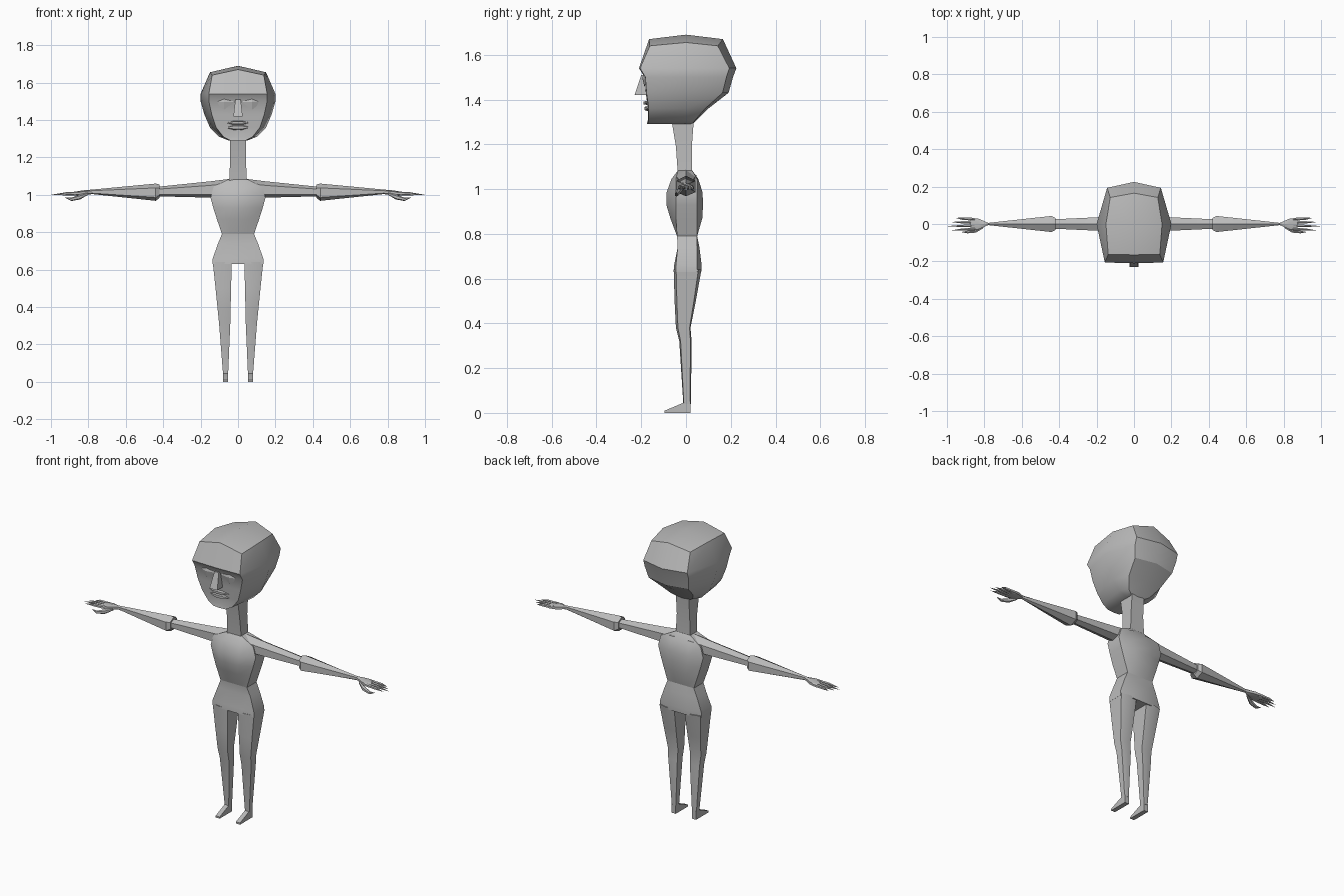
import bpy, bmesh, math

cube = bpy.data.objects.get("Cube")
if cube:
    bpy.data.objects.remove(cube, do_unlink=True)

color = (.5, .5, .5, 1)
grey = bpy.data.materials.new("plain grey")
grey.use_nodes = True
grey.diffuse_color = color
grey.node_tree.nodes["Principled BSDF"].inputs["Base Color"].default_value = color


def loft(name, rings, apex=None, side=1, sharp=32):
    """Skin a row of closed rings, cap the ends, optionally fan the last to an apex."""
    bm = bmesh.new()
    loops = [[bm.verts.new((side * x, y, z)) for x, y, z in ring] for ring in rings]
    for lower, upper in zip(loops, loops[1:]):
        for i in range(len(lower)):
            bm.faces.new((lower[i - 1], lower[i], upper[i], upper[i - 1]))
    first, last = loops[0], loops[-1]
    if len(loops) > 1 or not apex:
        bm.faces.new(first)
    if apex:
        x, y, z = apex
        tip = bm.verts.new((side * x, y, z))
        for i in range(len(last)):
            bm.faces.new((last[i - 1], last[i], tip))
    else:
        bm.faces.new(last)
    bmesh.ops.recalc_face_normals(bm, faces=bm.faces)
    mesh = bpy.data.meshes.new(name)
    bm.to_mesh(mesh)
    bm.free()
    mesh.materials.append(grey)
    mesh.shade_smooth()
    mesh.set_sharp_from_angle(angle=math.radians(sharp))
    obj = bpy.data.objects.new(name, mesh)
    bpy.context.collection.objects.link(obj)


def pair(name, rings, apex=None):
    loft("left_" + name, rings, apex)
    loft("right_" + name, rings, apex, side=-1)


def mirrored(half):
    """Close a half outline, listed front to back, across the middle."""
    return half + [(-x, y, z) for x, y, z in reversed(half) if x > 0]


def head_ring(z, width, front, back, square=.78, drop=0):
    corner = width * square
    return mirrored([(0, -front, z),
                     (corner, -front * .98, z - drop),
                     (width, 0, z - drop / 2),
                     (corner * .92, back * .86, z - drop),
                     (0, back, z)])


def body_ring(z, width, front, back):
    flank_front, flank_back = min(front, .045), min(back, .05)
    return mirrored([(width * .45, -front, z), (width, -flank_front, z),
                     (width, flank_back, z), (width * .45, back, z)])


def box_ring(z, width, front, back):
    return mirrored([(width, -front, z), (width, back, z)])


def leg_ring(z, inner, outer, front, back):
    middle = (inner + outer) / 2
    return [(inner, -front * .9, z), (middle, -front, z), (outer, -front * .8, z),
            (outer, back * .8, z), (middle, back, z), (inner, back * .9, z)]


def arm_ring(x, depth, bottom, top, y=0):
    """Six-sided section across an arm, with a ridge above and below."""
    height = top - bottom
    low, high = bottom + height * .2, top - height * .25
    front, back = y - depth, y + depth
    return [(x, y, top), (x, back, high), (x, back, low),
            (x, y, bottom), (x, front, low), (x, front, high)]


# Head, with a step below the brow and a pointed chin
loft("head", [
    head_ring(z=1.29, width=.05, front=.175, back=.03),
    head_ring(z=1.31, width=.1, front=.17, back=.05),
    head_ring(z=1.36, width=.15, front=.17, back=.1),
    head_ring(z=1.43, width=.18, front=.18, back=.19),
    head_ring(z=1.5, width=.2, front=.185, back=.21),
    head_ring(z=1.54, width=.2, front=.21, back=.225),
    head_ring(z=1.67, width=.15, front=.165, back=.165, square=.92, drop=.03),
], apex=(0, 0, 1.69))

# Eyes: shallow faceted diamonds
def diamond(x, y, z, half_width, half_height):
    return [(x - half_width, y, z), (x, y, z - half_height),
            (x + half_width, y + .01, z), (x, y, z + half_height)]


eye_x, eye_z = .075, 1.495
for side, label in ((1, "left"), (-1, "right")):
    loft(label + "_eye", [diamond(eye_x, -.185, eye_z, half_width=.055, half_height=.04)],
         apex=(eye_x, -.195, eye_z), side=side, sharp=10)

# Nose: a wedge that grows forward toward its tip
loft("nose", [box_ring(z=1.42, width=.025, front=.23, back=-.16),
              box_ring(z=1.51, width=.014, front=.2, back=-.16)], sharp=20)


# Lips: bars that thin out at the corners of the mouth
def lip(name, middle, half_height, reach):
    rings = []
    for x, fullness in ((-.06, .2), (-.025, 1), (.025, 1), (.06, .2)):
        height = half_height * fullness
        front = -.17 - reach * fullness
        rings.append([(x, -.16, middle - height), (x, -.16, middle + height),
                      (x, front, middle + height / 2), (x, front, middle - height / 2)])
    loft(name, rings, sharp=20)


lip("upper_lip", middle=1.385, half_height=.012, reach=.02)
lip("lower_lip", middle=1.36, half_height=.015, reach=.015)

# Neck
loft("neck", [
    box_ring(z=1.06, width=.048, front=.036, back=.028),
    box_ring(z=1.19, width=.042, front=.045, back=.026),
    box_ring(z=1.31, width=.042, front=.065, back=.035),
])

# Torso from waist to shoulders, and pelvis below the same waist
waist = body_ring(z=.79, width=.086, front=.04, back=.05)
loft("torso", [
    waist,
    body_ring(z=.87, width=.113, front=.07, back=.073),
    body_ring(z=.93, width=.132, front=.088, back=.076),
    body_ring(z=.985, width=.147, front=.087, back=.074),
    body_ring(z=1.045, width=.13, front=.065, back=.055),
    body_ring(z=1.083, width=.05, front=.036, back=.028),
])
loft("pelvis", [
    body_ring(z=.63, width=.135, front=.055, back=.068),
    body_ring(z=.66, width=.135, front=.053, back=.07),
    body_ring(z=.74, width=.107, front=.037, back=.06),
    waist,
])

# Legs
pair("leg", [
    leg_ring(z=.04, inner=.053, outer=.08, front=.012, back=.022),
    leg_ring(z=.32, inner=.041, outer=.102, front=.03, back=.025),
    leg_ring(z=.38, inner=.04, outer=.108, front=.045, back=.02),
    leg_ring(z=.5, inner=.037, outer=.12, front=.051, back=.044),
    leg_ring(z=.64, inner=.034, outer=.135, front=.055, back=.069),
])


# Feet: wedges from heel to toe
def foot_ring(y, height, inner=.053, outer=.08):
    return [(inner, y, 0), (outer, y, 0), (outer, y, height), (inner, y, height)]


pair("foot", [foot_ring(y=.02, height=.05), foot_ring(y=-.012, height=.045),
              foot_ring(y=-.095, height=.01)])

# Upper arms, then forearms with a flared elbow
wrist = arm_ring(x=.78, depth=.006, bottom=1.004, top=1.028)
pair("upper_arm", [
    arm_ring(x=.045, depth=.048, bottom=.99, top=1.085),
    arm_ring(x=.15, depth=.038, bottom=.985, top=1.072),
    arm_ring(x=.43, depth=.025, bottom=.992, top=1.043),
])
pair("forearm", [
    arm_ring(x=.42, depth=.032, bottom=.983, top=1.055),
    arm_ring(x=.44, depth=.043, bottom=.968, top=1.06),
    wrist,
])

# Hands: palm, four tapered fingers and a thumb
pair("palm", [
    wrist,
    arm_ring(x=.83, depth=.028, bottom=.997, top=1.024),
    arm_ring(x=.875, depth=.034, bottom=.996, top=1.016),
])
for finger, tip in zip(("little", "ring", "middle", "index"), (.955, .98, 1, .975)):
    root = {"little": .025, "ring": .008, "middle": -.009, "index": -.026}[finger]
    spread = root * 1.3
    pair(finger + "_finger", [
        arm_ring(x=.85, depth=.008, bottom=.998, top=1.018, y=root),
        arm_ring(x=.92, depth=.006, bottom=.997, top=1.014, y=(root + spread) / 2),
    ], apex=(tip, spread, 1))
pair("thumb", [
    arm_ring(x=.805, depth=.006, bottom=.998, top=1.012, y=-.016),
    arm_ring(x=.845, depth=.01, bottom=.975, top=1.002, y=-.036),
    arm_ring(x=.89, depth=.007, bottom=.967, top=.985, y=-.043),
], apex=(.925, -.043, .985))
